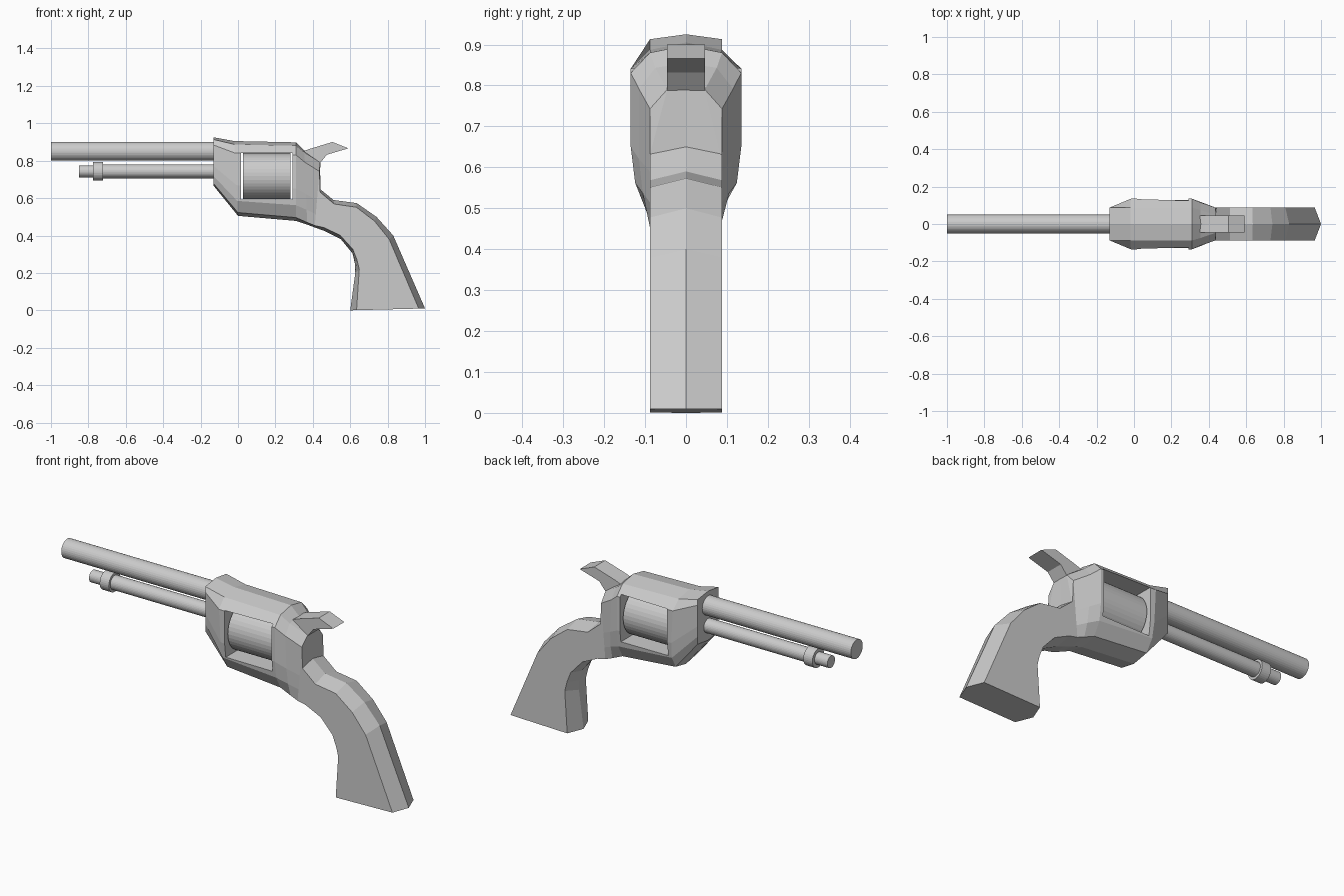
import bpy, bmesh, math
from mathutils import Vector

if "Cube" in bpy.data.objects:
    bpy.data.objects.remove(bpy.data.objects["Cube"])


def finish(name, bm):
    bmesh.ops.recalc_face_normals(bm, faces=bm.faces[:])
    mesh = bpy.data.meshes.new(name)
    bm.to_mesh(mesh)
    bm.free()
    obj = bpy.data.objects.new(name, mesh)
    bpy.context.collection.objects.link(obj)
    return obj


def loft(name, rings):
    bm = bmesh.new()
    loops = [[bm.verts.new(p) for p in ring] for ring in rings]
    n = len(loops[0])
    for a, b in zip(loops, loops[1:]):
        for i in range(n):
            j = (i + 1) % n
            bm.faces.new((a[i], a[j], b[j], b[i]))
    bm.faces.new(loops[0])
    bm.faces.new(loops[-1])
    return finish(name, bm)


def rod(name, x0, x1, z, r, sides=32):
    rings = [[(x, r * math.cos(2 * math.pi * i / sides), z + r * math.sin(2 * math.pi * i / sides))
              for i in range(sides)] for x in (x0, x1)]
    return loft(name, rings)


def section(bottom, top, w, edge_w, inset):
    """Ridged cross-section between a lower and an upper silhouette point."""
    b, t = Vector((bottom[0], 0, bottom[1])), Vector((top[0], 0, top[1]))
    f = inset / (t - b).length
    half = [(f, min(w, 0.088)), (0.2, max(0.088, w * 0.92)), (0.41, w), (0.84, w), (1 - f, edge_w)]
    right = [b.lerp(t, k) + Vector((0, y, 0)) for k, y in half]
    left = [Vector((p.x, -p.y, p.z)) for p in reversed(right)]
    return [b] + right + [t] + left


# Frame and grip: one loft along lower and upper silhouettes
stations = [
    ((-0.13, 0.665), (-0.13, 0.925), 0.088, 0.088, 0.012),
    ((0.00, 0.505), (-0.02, 0.905), 0.135, 0.088, 0.018),
    ((0.31, 0.478), (0.31, 0.898), 0.135, 0.088, 0.018),
    ((0.37, 0.458), (0.355, 0.855), 0.115, 0.075, 0.012),
    ((0.41, 0.443), (0.44, 0.80), 0.088, 0.046, 0.010),
    ((0.46, 0.425), (0.437, 0.65), 0.088, 0.088, 0.018),
    ((0.55, 0.38), (0.51, 0.59), 0.088, 0.088, 0.022),
    ((0.612, 0.305), (0.635, 0.573), 0.088, 0.088, 0.022),
    ((0.625, 0.25), (0.74, 0.50), 0.088, 0.088, 0.025),
    ((0.627, 0.20), (0.83, 0.40), 0.088, 0.088, 0.03),
    ((0.60, 0.0), (1.00, 0.01), 0.088, 0.088, 0.034),
]
frame = loft("frame_and_grip", [section(*s) for s in stations])

# Window through the frame
bm = bmesh.new()
bmesh.ops.create_cube(bm, size=1)
bmesh.ops.scale(bm, vec=(0.276, 0.5, 0.25), verts=bm.verts)
bmesh.ops.translate(bm, vec=(0.154, 0, 0.717), verts=bm.verts)
cutter = finish("window_cutter", bm)
cutter.hide_render = True
cut = frame.modifiers.new("window", 'BOOLEAN')
cut.operation, cut.solver, cut.object = 'DIFFERENCE', 'EXACT', cutter
bpy.context.view_layer.objects.active = frame
bpy.ops.object.modifier_apply(modifier=cut.name)
bpy.data.objects.remove(cutter)

# Hammer: extruded side profile
profile = [(0.35, 0.85), (0.38, 0.862), (0.505, 0.90), (0.59, 0.866), (0.475, 0.832), (0.437, 0.785), (0.38, 0.79)]
loft("hammer", [[(x, y, z) for x, z in profile] for y in (-0.046, 0.046)])

# Turned parts
rod("barrel", -1.0, -0.12, 0.85, 0.05)
rod("drum", 0.026, 0.282, 0.717, 0.123, 40)
rod("ejector_rod", -0.73, -0.12, 0.743, 0.037)
rod("ejector_collar", -0.775, -0.722, 0.743, 0.05)
rod("ejector_tip", -0.85, -0.74, 0.743, 0.032)
